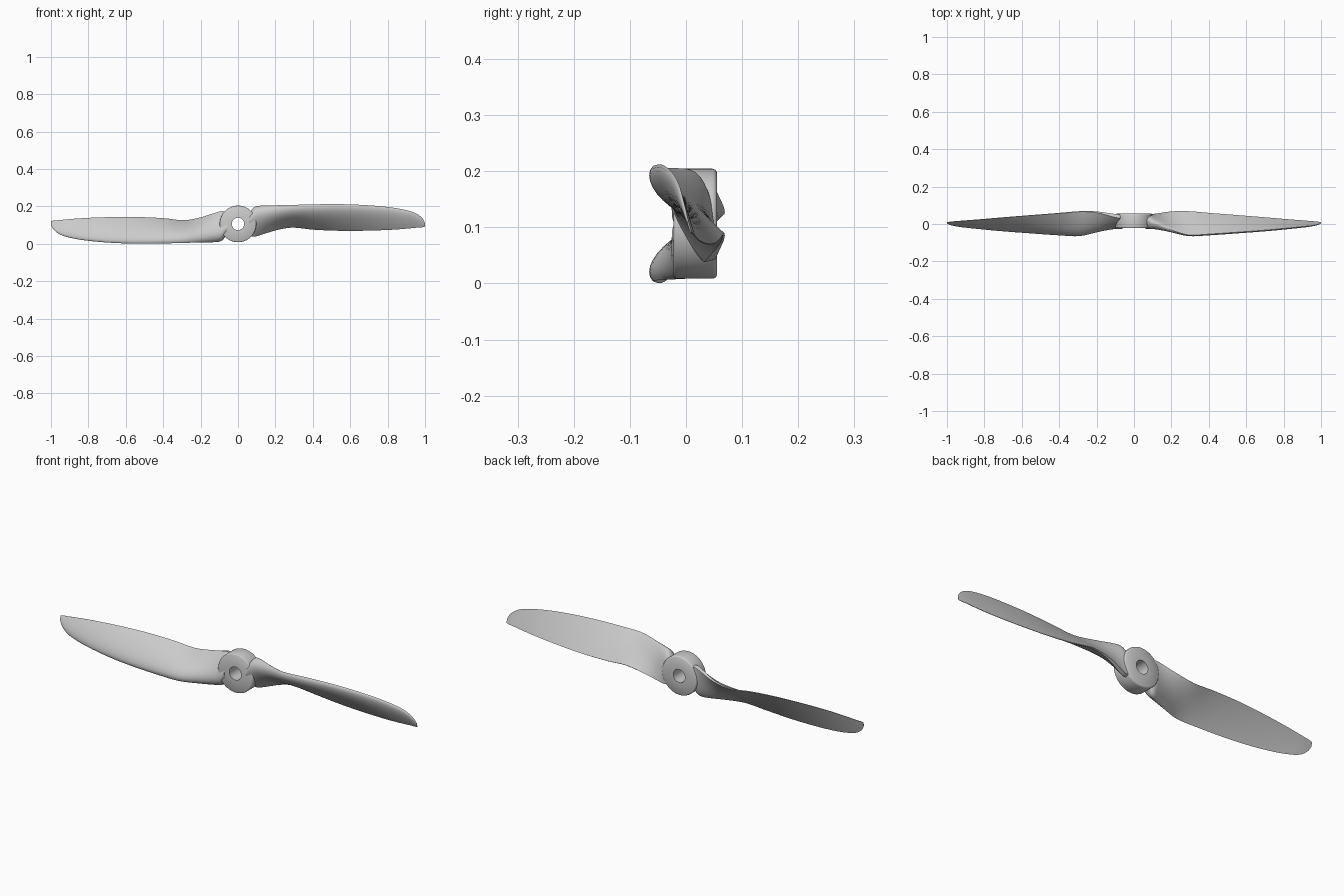
import bpy, bmesh, math
from mathutils import Vector

if "Cube" in bpy.data.objects:
    bpy.data.objects.remove(bpy.data.objects["Cube"])

CZ = 0.1065  # height of the shaft axis


def finish(bm, name, angle):
    bmesh.ops.recalc_face_normals(bm, faces=bm.faces[:])
    me = bpy.data.meshes.new(name)
    bm.to_mesh(me)
    bm.free()
    ob = bpy.data.objects.new(name, me)
    bpy.context.collection.objects.link(ob)
    bpy.ops.object.select_all(action='DESELECT')
    ob.select_set(True)
    bpy.context.view_layer.objects.active = ob
    bpy.ops.object.shade_smooth_by_angle(angle=math.radians(angle))
    return ob


def skin(bm, rings, closed):
    loops = [[bm.verts.new(p) for p in r] for r in rings]
    pairs = list(zip(loops, loops[1:])) + ([(loops[-1], loops[0])] if closed else [])
    for a, b in pairs:
        n = len(a)
        for i in range(n):
            j = (i + 1) % n
            bm.faces.new((a[i], a[j], b[j], b[i]))
    return loops


# Hub: ring with shaft hole, turned around the y axis
profile = [(0.033, -0.022), (0.094, -0.022), (0.097, -0.020), (0.098, -0.017),
           (0.098, 0.047), (0.0965, 0.052), (0.092, 0.055), (0.033, 0.055)]
SEG = 64
bm = bmesh.new()
skin(bm, [[(r * math.cos(2 * math.pi * k / SEG), y, CZ + r * math.sin(2 * math.pi * k / SEG))
           for k in range(SEG)] for r, y in profile], True)
finish(bm, "hub", 40)

# Blade stations: x, leading y, z, trailing y, z, front bulge, back bulge, trailing half width
stations = [
    (0.060, 0.010, 0.165, 0.040, 0.045, 0.042, 0.022, 0.010),
    (0.085, 0.008, 0.195, 0.042, 0.040, 0.042, 0.022, 0.010),
    (0.110, 0.002, 0.203, 0.046, 0.046, 0.040, 0.018, 0.009),
    (0.200, -0.032, 0.206, 0.064, 0.074, 0.035, 0.006, 0.004),
    (0.290, -0.058, 0.208, 0.067, 0.088, 0.031, 0.001, 0.002),
    (0.400, -0.054, 0.211, 0.058, 0.077, 0.027, 0.000, 0.002),
    (0.550, -0.044, 0.212, 0.047, 0.070, 0.022, 0.000, 0.001),
    (0.700, -0.033, 0.206, 0.035, 0.071, 0.018, 0.000, 0.001),
    (0.830, -0.021, 0.193, 0.024, 0.076, 0.014, 0.000, 0.001),
    (0.920, -0.012, 0.175, 0.017, 0.083, 0.011, 0.000, 0.001),
    (0.960, -0.007, 0.158, 0.014, 0.087, 0.008, 0.000, 0.001),
    (0.988, -0.001, 0.134, 0.011, 0.089, 0.005, 0.000, 0.001),
    (1.000, 0.004, 0.112, 0.009, 0.092, 0.002, 0.000, 0.001),
]


def smooth(rows, steps):
    # cubic interpolation through the stations with slopes scaled to x spacing
    def slope(i, c):
        a, b = rows[max(i - 1, 0)], rows[min(i + 1, len(rows) - 1)]
        return (b[c] - a[c]) / (b[0] - a[0])
    out = []
    for i in range(len(rows) - 1):
        p, q = rows[i], rows[i + 1]
        h = q[0] - p[0]
        for k in range(steps):
            t = k / steps
            row = [p[0] + h * t]
            for c in range(1, len(p)):
                row.append((2*t**3 - 3*t*t + 1) * p[c] + (t**3 - 2*t*t + t) * h * slope(i, c)
                           + (3*t*t - 2*t**3) * q[c] + (t**3 - t*t) * h * slope(i + 1, c))
            out.append(row)
    return out + [list(rows[-1])]


def foil(s):
    return 10 * (0.2969 * math.sqrt(s) - 0.126 * s - 0.3516 * s**2 + 0.2843 * s**3 - 0.1036 * s**4)


def section(x, ly, lz, ty, tz, front, back, edge):
    le, te = Vector((x, ly, lz)), Vector((x, ty, tz))
    d = (te - le).normalized()
    n = Vector((0, d.z, -d.y))  # points to the front face
    N = 16
    ss = [(1 - math.cos(math.pi * k / N)) / 2 for k in range(N + 1)]
    top = [le.lerp(te, s) + n * (front * foil(s) + edge * s) for s in ss]
    low = [le.lerp(te, s) - n * (back * foil(s) + edge * s) for s in ss[1:]]
    return top + low[::-1]


# Two blades, half a turn apart
for name, sign in (("blade_right", 1), ("blade_left", -1)):
    bm = bmesh.new()
    rings = [[(sign * p.x, p.y, CZ + sign * (p.z - CZ)) for p in section(*row)]
             for row in smooth(stations, 4)]
    loops = skin(bm, rings, False)
    bm.faces.new(loops[0])
    bm.faces.new(loops[-1])
    finish(bm, name, 50)
